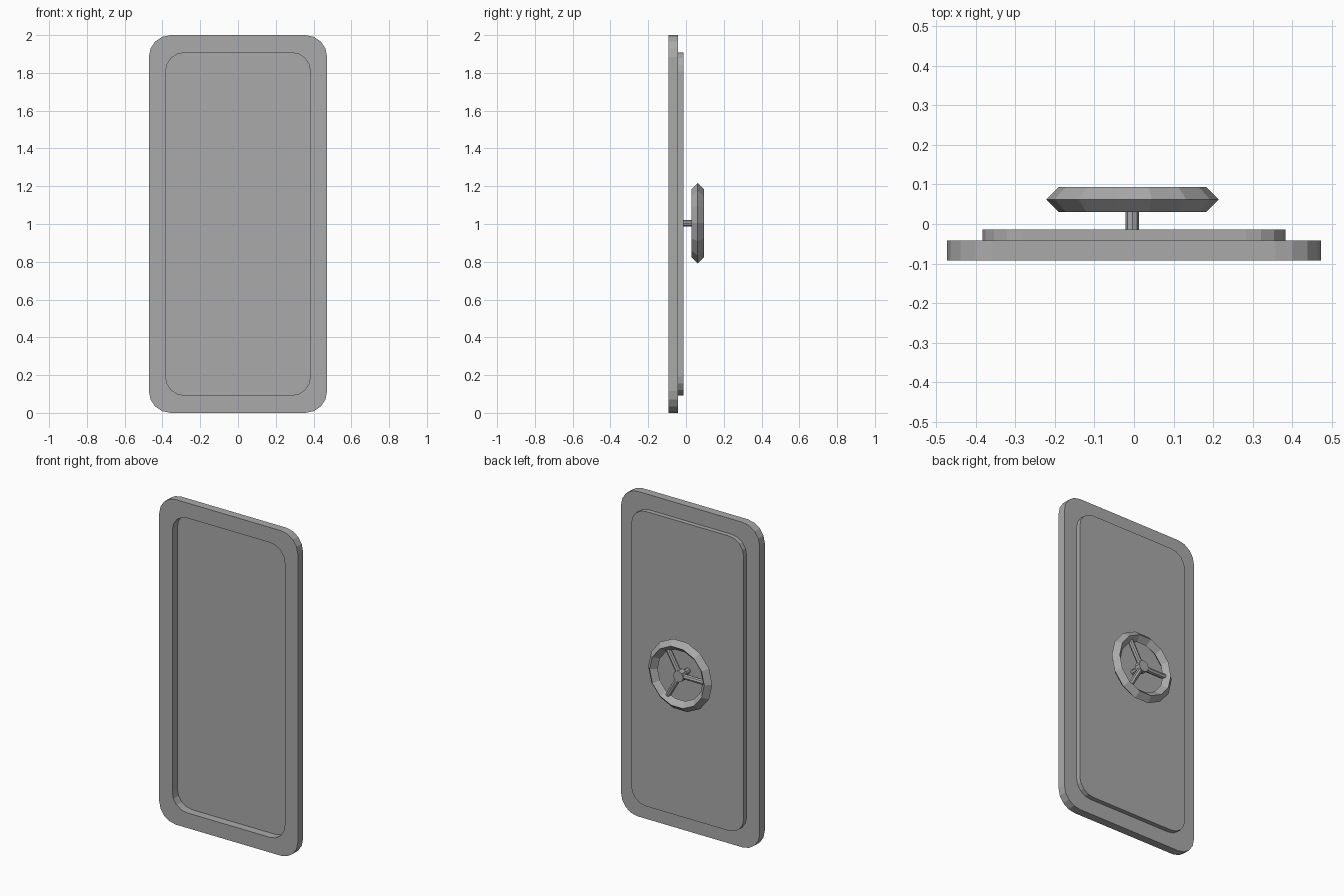
import bpy, bmesh, math
from mathutils import Matrix, Vector

if "Cube" in bpy.data.objects:
    bpy.data.objects.remove(bpy.data.objects["Cube"])

steel = bpy.data.materials.new("grey steel")
steel.diffuse_color = (0.4, 0.4, 0.4, 1)
steel.use_nodes = True
steel.node_tree.nodes["Principled BSDF"].inputs["Base Color"].default_value = steel.diffuse_color


def add_object(name, bm):
    bmesh.ops.recalc_face_normals(bm, faces=bm.faces)
    mesh = bpy.data.meshes.new(name)
    bm.to_mesh(mesh)
    bm.free()
    mesh.materials.append(steel)
    obj = bpy.data.objects.new(name, mesh)
    bpy.context.collection.objects.link(obj)
    return obj


def rounded_loop(bm, half_w, half_h, radius, y, segments=4):
    """Rounded rectangle of vertices, upright at depth y."""
    verts = []
    for i, (sx, sz) in enumerate([(1, 1), (-1, 1), (-1, -1), (1, -1)]):
        for k in range(segments + 1):
            a = math.pi / 2 * (i + k / segments)
            verts.append(bm.verts.new((
                sx * (half_w - radius) + radius * math.cos(a), y,
                1 + sz * (half_h - radius) + radius * math.sin(a))))
    return verts


def bridge(bm, a, b):
    n = len(a)
    for i in range(n):
        bm.faces.new((a[i], a[(i + 1) % n], b[(i + 1) % n], b[i]))


# Door leaf: flat rim with a panel pressed through towards the back
bm = bmesh.new()
outer = (0.472, 1.0, 0.115)
inner = (0.383, 0.907, 0.1)
loops = [rounded_loop(bm, *size, y) for size, y in [
    (inner, -0.042), (inner, -0.092), (outer, -0.092),
    (outer, -0.042), (inner, -0.042), (inner, -0.014)]]
for a, b in zip(loops, loops[1:]):
    bridge(bm, a, b)
bm.faces.new(loops[0])
bm.faces.new(loops[-1])
add_object("door_leaf", bm)

# Handwheel rim: diamond section swept round the y axis
CX, CY, CZ = -0.004, 0.062, 1.004
SIDES = 14
bm = bmesh.new()
rings = []
for r, y in [(0.218, 0), (0.186, 0.032), (0.154, 0), (0.186, -0.032)]:
    rings.append([bm.verts.new((CX + r * math.cos(2 * math.pi * i / SIDES), CY + y,
                                CZ + r * math.sin(2 * math.pi * i / SIDES)))
                  for i in range(SIDES)])
for i in range(4):
    bridge(bm, rings[i], rings[(i + 1) % 4])
add_object("handwheel_rim", bm)


def rod(name, start, end, radius, sides=8):
    start, end = Vector(start), Vector(end)
    axis = end - start
    turn = axis.to_track_quat('Z', 'Y').to_matrix().to_4x4()
    bm = bmesh.new()
    bmesh.ops.create_cone(bm, cap_ends=True, segments=sides, radius1=radius,
                          radius2=radius, depth=axis.length,
                          matrix=Matrix.Translation((start + end) / 2) @ turn)
    return add_object(name, bm)


# Stem, hub and three spokes
rod("handwheel_stem", (CX, -0.02, CZ), (CX, CY, CZ), 0.017)
rod("handwheel_hub", (CX, CY - 0.02, CZ), (CX, CY + 0.02, CZ), 0.035)
for i in range(3):
    a = math.pi + i * 2 * math.pi / 3
    rod(f"handwheel_spoke_{i + 1}", (CX, CY, CZ),
        (CX + 0.165 * math.cos(a), CY, CZ + 0.165 * math.sin(a)), 0.016)
